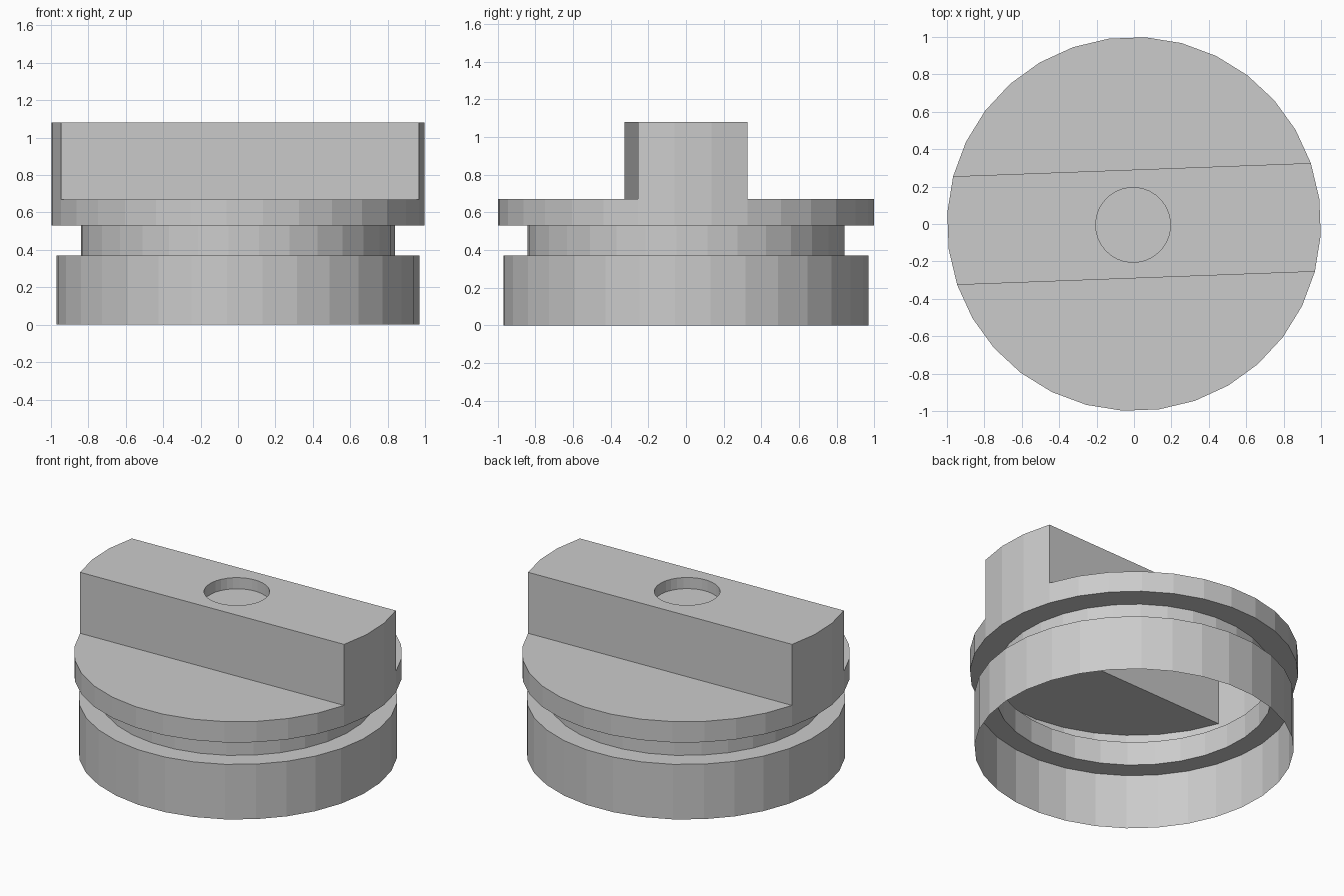
import bpy, bmesh, math

if "Cube" in bpy.data.objects:
    bpy.data.objects.remove(bpy.data.objects["Cube"])

SIDES = 32
TURN = math.radians(-3.5)
R = 1.0
Z_DECK, Z_TOP, POCKET = 0.67, 1.08, 0.075

bm = bmesh.new()


def ring(r, z, cx=0.0, cy=0.0):
    angles = [TURN + 2 * math.pi * k / SIDES for k in range(SIDES)]
    return [bm.verts.new((cx + r * math.cos(a), cy + r * math.sin(a), z)) for a in angles]


def bridge(lower, upper, closed=True):
    n = len(lower)
    for i in range(n if closed else n - 1):
        j = (i + 1) % n
        bm.faces.new((lower[i], lower[j], upper[j], upper[i]))


# Thin open-bottomed shell: skirt, neck groove and flange
profile = [(0.972, 0), (0.972, 0.37), (0.842, 0.37), (0.842, 0.53), (R, 0.53), (R, Z_DECK)]
rings = [ring(r, z) for r, z in profile]
for a, b in zip(rings, rings[1:]):
    bridge(a, b)
rim = rings[-1]

# Flat decks on both sides of the grip
bm.faces.new(rim[2:16])
bm.faces.new(rim[18:32])   # first and last corners meet the grip walls

# Raised grip bar: rounded ends follow the rim, straight walls between them
base = [rim[k % SIDES] for k in (-1, 0, 1, 2, 15, 16, 17, 18)]
top = [bm.verts.new((v.co.x, v.co.y, Z_TOP)) for v in base]
bridge(base, top)

# Round blind pocket in the grip
mouth = ring(0.2, Z_TOP, -0.005, -0.005)
floor = ring(0.2, Z_TOP - POCKET, -0.005, -0.005)
bridge(floor, mouth)
bm.faces.new(floor)

# Grip top, filled between its outline and the pocket mouth
edges = []
for loop in (top, mouth):
    for i, v in enumerate(loop):
        edges.append(bm.edges.get((v, loop[(i + 1) % len(loop)])))
bmesh.ops.triangle_fill(bm, use_beauty=True, use_dissolve=False, edges=edges, normal=(0, 0, 1))

bmesh.ops.recalc_face_normals(bm, faces=bm.faces[:])
# Keep the open shell facing outwards
bm.normal_update()
grip_top = max(bm.faces, key=lambda f: f.calc_center_median().z)
if grip_top.normal.z < 0:
    bmesh.ops.reverse_faces(bm, faces=bm.faces[:])

mesh = bpy.data.meshes.new("grip_cap")
bm.to_mesh(mesh)
bm.free()
bpy.context.collection.objects.link(bpy.data.objects.new("grip_cap", mesh))
